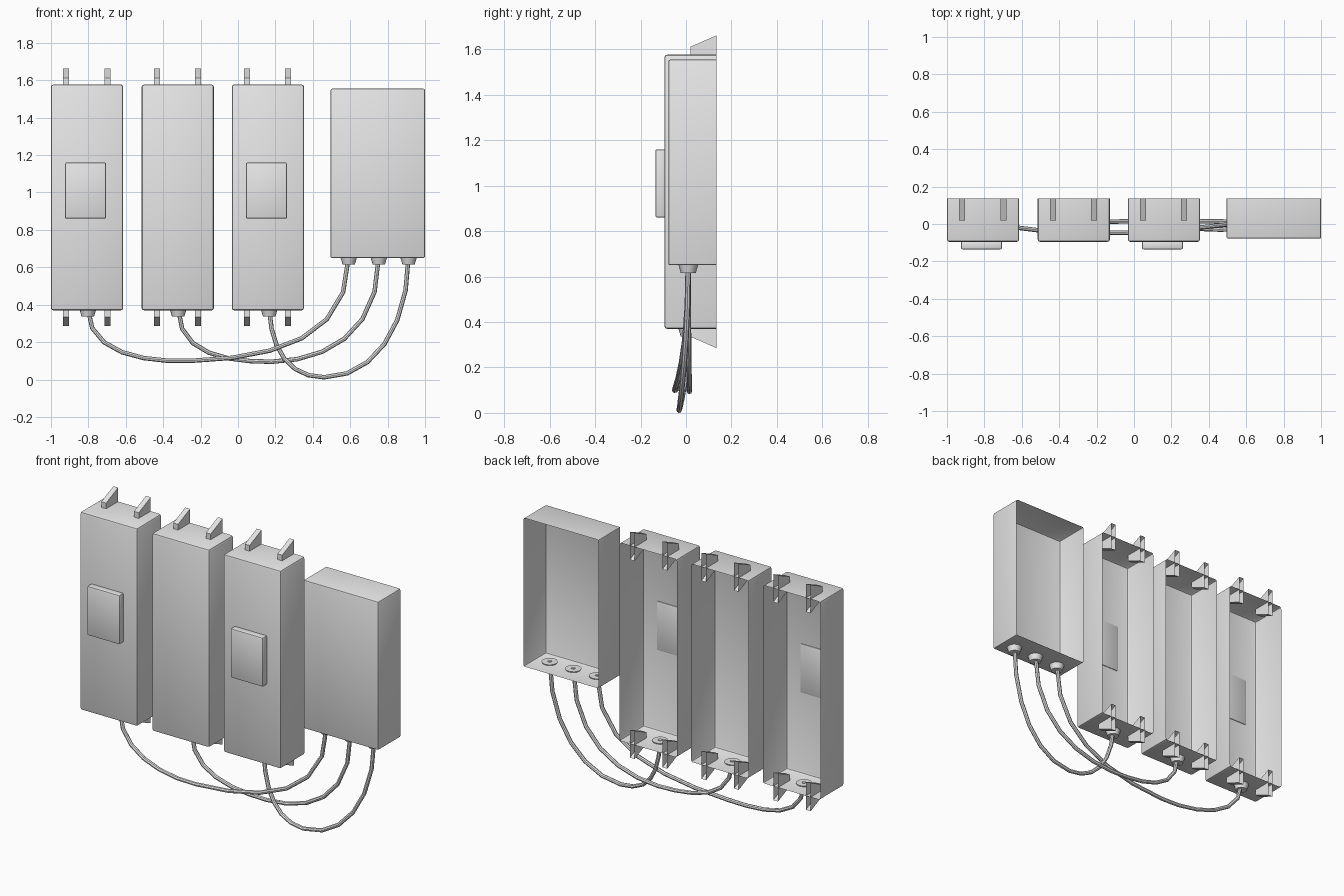
import bpy, bmesh, math
from mathutils import Vector

cube = bpy.data.objects.get("Cube")
if cube:
    bpy.data.objects.remove(cube, do_unlink=True)

grey = bpy.data.materials.new("light_grey")
grey.use_nodes = True
grey.diffuse_color = (0.8, 0.8, 0.8, 1)
grey.node_tree.nodes["Principled BSDF"].inputs["Base Color"].default_value = (0.8, 0.8, 0.8, 1)

BACK = 0.135      # wall plane behind everything
CABLE_Y = 0.01    # depth of the cable entries


def finish(name, bm):
    mesh = bpy.data.meshes.new(name)
    bm.to_mesh(mesh)
    bm.free()
    mesh.materials.append(grey)
    obj = bpy.data.objects.new(name, mesh)
    bpy.context.collection.objects.link(obj)
    smooth(obj)
    return obj


def smooth(obj):
    bpy.ops.object.select_all(action='DESELECT')
    obj.select_set(True)
    bpy.context.view_layer.objects.active = obj
    bpy.ops.object.shade_smooth_by_angle(angle=math.radians(35))


def box(name, lo, hi, bevel, open_back):
    """Box with rounded front edges; the back can be left open."""
    lo, hi = Vector(lo), Vector(hi)
    bm = bmesh.new()
    bmesh.ops.create_cube(bm, size=1)
    for v in bm.verts:
        v.co = (lo + hi) / 2 + v.co * (hi - lo)
    if open_back:
        back = [f for f in bm.faces if f.normal.y > 0.9]
        bmesh.ops.delete(bm, geom=back, context='FACES_ONLY')
    edges = [e for e in bm.edges if not e.is_boundary]
    bmesh.ops.bevel(bm, geom=edges, offset=bevel, segments=2, profile=0.5, affect='EDGES')
    return finish(name, bm)


def bracket(name, x, z):
    """Hollow wedge tab that passes through the shell, open at the back."""
    bm = bmesh.new()
    rings = []
    for y, half in ((0.02, 0.035), (BACK, 0.085)):
        rings.append([bm.verts.new((x + sx * 0.016, y, z + sz * half))
                      for sx, sz in ((-1, -1), (1, -1), (1, 1), (-1, 1))])
    front, rear = rings
    bm.faces.new(front)
    for i in range(4):
        j = (i + 1) % 4
        bm.faces.new((front[j], front[i], rear[i], rear[j]))
    bmesh.ops.recalc_face_normals(bm, faces=bm.faces)
    return finish(name, bm)


def gland(name, x, z):
    """Tapered cable entry under a box floor."""
    bm = bmesh.new()
    bmesh.ops.create_cone(bm, cap_ends=True, segments=16, radius1=0.033, radius2=0.045, depth=0.04)
    bmesh.ops.translate(bm, verts=bm.verts, vec=(x, CABLE_Y, z - 0.014))
    return finish(name, bm)


def cable(name, start, start_h, low, low_h, low_h2, end_h, end):
    """Hanging cable through its lowest point."""
    curve = bpy.data.curves.new(name, 'CURVE')
    curve.dimensions = '3D'
    curve.bevel_depth = 0.012
    curve.bevel_resolution = 2
    curve.resolution_u = 6
    curve.use_fill_caps = True
    spline = curve.splines.new('BEZIER')
    spline.bezier_points.add(2)
    depth = low[1]
    knots = ((start, start, start_h, CABLE_Y),
             ((low[0], low[2]), low_h, low_h2, depth),
             (end, end_h, end, CABLE_Y))
    for p, (co, left, right, y) in zip(spline.bezier_points, knots):
        p.handle_left_type = p.handle_right_type = 'FREE'
        p.co = (co[0], y, co[1])
        p.handle_left = (left[0], y, left[1])
        p.handle_right = (right[0], y, right[1])
    curve.materials.append(grey)
    obj = bpy.data.objects.new(name, curve)
    bpy.context.collection.objects.link(obj)
    bpy.ops.object.select_all(action='DESELECT')
    obj.select_set(True)
    bpy.context.view_layer.objects.active = obj
    bpy.ops.object.convert(target='MESH')
    smooth(bpy.context.view_layer.objects.active)


# Three tall wall housings with tabs, cable entries and cover plates
FLOOR, TOP = 0.37, 1.577
for side, x, entry, cover in (("right", -0.807, -0.803, True),
                              ("middle", -0.322, -0.32, False),
                              ("left", 0.16, 0.167, True)):
    box(side + "_housing", (x - 0.193, -0.095, FLOOR), (x + 0.193, BACK, TOP), 0.012, True)
    for s in (-1, 1):
        for level, z in (("lower", FLOOR), ("upper", TOP)):
            bracket(f"{side}_{level}_tab", x - 0.002 + s * 0.11, z)
    gland(side + "_housing_gland", entry, FLOOR)
    if cover:
        box(side + "_cover_plate", (x - 0.118, -BACK, 0.86), (x + 0.102, -0.09, 1.16), 0.008, False)

# Junction box on the left end
box("junction_box", (0.495, -0.078, 0.65), (1, BACK, 1.555), 0.008, True)
for x in (0.592, 0.753, 0.912):
    gland("junction_gland", x, 0.65)

# Hanging cables
cable("right_cable", (-0.803, 0.38), (-0.803, 0.14), (-0.25, -0.05, 0.1),
      (-0.5, 0.09), (0.2, 0.115), (0.595, 0.22), (0.592, 0.66))
cable("middle_cable", (-0.32, 0.38), (-0.32, 0.13), (0.18, 0.015, 0.095),
      (-0.05, 0.095), (0.45, 0.1), (0.755, 0.23), (0.753, 0.66))
cable("left_cable", (0.167, 0.38), (0.175, 0.15), (0.46, -0.03, 0.012),
      (0.28, 0.012), (0.72, 0.012), (0.91, 0.27), (0.912, 0.66))
